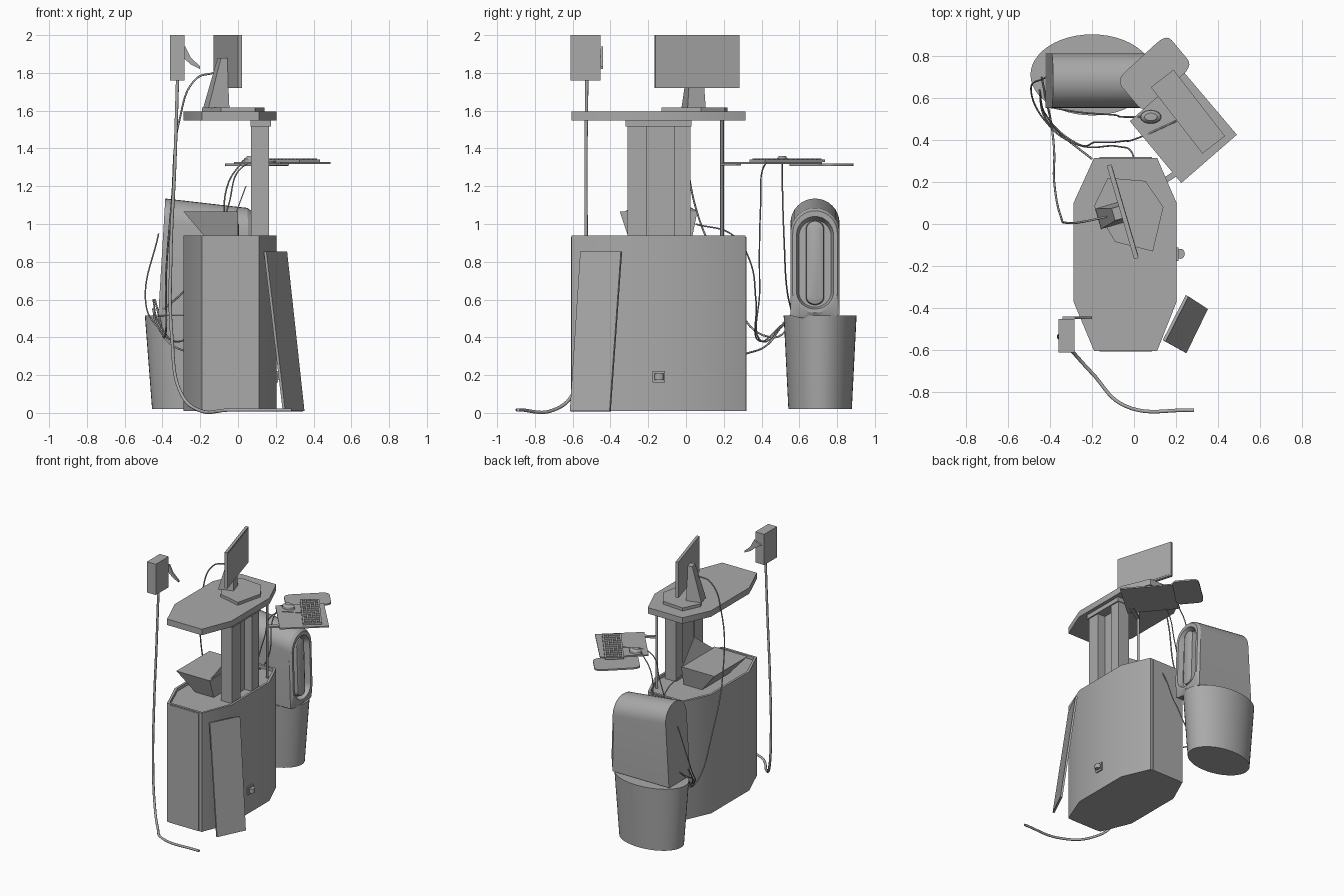
import bpy
import bmesh
from math import sin, cos, pi
from mathutils import Vector, Matrix

old = bpy.data.objects.get("Cube")
if old:
    bpy.data.objects.remove(old, do_unlink=True)

grey = bpy.data.materials.new("matte grey")
grey.use_nodes = True
COLOUR = (0.4, 0.4, 0.4, 1)
grey.diffuse_color = COLOUR
grey.node_tree.nodes["Principled BSDF"].inputs["Base Color"].default_value = COLOUR


def finish(name, bm):
    """Turn a bmesh into a shaded, coloured object."""
    bmesh.ops.recalc_face_normals(bm, faces=bm.faces)
    mesh = bpy.data.meshes.new(name)
    bm.to_mesh(mesh)
    bm.free()
    obj = bpy.data.objects.new(name, mesh)
    bpy.context.collection.objects.link(obj)
    mesh.materials.append(grey)
    bpy.ops.object.select_all(action='DESELECT')
    obj.select_set(True)
    bpy.context.view_layer.objects.active = obj
    bpy.ops.object.shade_smooth_by_angle(angle=pi / 6)
    return obj


def loft(name, *rings):
    """Skin matching rings of points and cap both ends."""
    bm = bmesh.new()
    loops = [[bm.verts.new(p) for p in ring] for ring in rings]
    for a, b in zip(loops, loops[1:]):
        for i in range(len(a)):
            j = (i + 1) % len(a)
            bm.faces.new((a[i], a[j], b[j], b[i]))
    bm.faces.new(loops[0])
    bm.faces.new(loops[-1])
    return finish(name, bm)


def at_height(outline, z):
    return [(x, y, z) for x, y in outline]


def prism(name, outline, z0, z1):
    return loft(name, at_height(outline, z0), at_height(outline, z1))


def box(name, lo, hi):
    (a, b, c), (d, e, f) = lo, hi
    return prism(name, [(a, b), (d, b), (d, e), (a, e)], c, f)


def slab(name, corners, thickness):
    """A flat plate given by corners and thickened along its normal."""
    p = [Vector(c) for c in corners]
    n = (p[1] - p[0]).cross(p[2] - p[0]).normalized() * thickness
    return loft(name, p, [v + n for v in p])


def cable(name, radius, points):
    curve = bpy.data.curves.new(name, 'CURVE')
    curve.dimensions = '3D'
    curve.bevel_depth = radius
    curve.bevel_resolution = 2
    curve.resolution_u = 10
    curve.use_fill_caps = True
    spline = curve.splines.new('BEZIER')
    spline.bezier_points.add(len(points) - 1)
    for bp, co in zip(spline.bezier_points, points):
        bp.co = co
        bp.handle_left_type = bp.handle_right_type = 'AUTO'
    curve.materials.append(grey)
    bpy.context.collection.objects.link(bpy.data.objects.new(name, curve))


def rounded(corners, t=0.2, steps=5):
    """Round every corner of an outline with a quadratic curve."""
    pts = [Vector(c) for c in corners]
    out = []
    for i, p in enumerate(pts):
        a = p.lerp(pts[i - 1], t)
        b = p.lerp(pts[(i + 1) % len(pts)], t)
        for k in range(steps + 1):
            s = k / steps
            out.append(a.lerp(p, s).lerp(p.lerp(b, s), s))
    return out


def ellipse(cx, cy, rx, ry, n=48):
    return [(cx + rx * cos(2 * pi * i / n), cy + ry * sin(2 * pi * i / n)) for i in range(n)]


# Cabinet with a shallow tray on top, and the matching counter top
octagon = [(-.19, -.605), (.11, -.605), (.203, -.37), (.203, .1),
           (.11, .315), (-.19, .315), (-.288, .1), (-.288, -.37)]
inner = [(-.04 + (x + .04) * .93, -.145 + (y + .145) * .96) for x, y in octagon]
loft("cabinet", at_height(octagon, .01), at_height(octagon, .938),
     at_height(inner, .938), at_height(inner, .915))
prism("counter_top", octagon, 1.548, 1.595)
for name, y in (("front_panel", -.608), ("back_panel", .315)):
    box(name, (-.165, y, .01), (.085, y + .005, .93))

# Twin support posts with web and head plate
box("front_post", (.07, -.31, .915), (.165, -.207, 1.55))
box("rear_post", (.07, -.06, .915), (.165, .025, 1.55))
box("post_web", (.08, -.21, .915), (.1, -.055, 1.55))
box("head_plate", (.065, -.32, 1.515), (.175, .03, 1.548))

# Wall socket on the cabinet side
box("socket_plate", (.2, -.177, .16), (.212, -.112, .223))
prism("socket_plug", ellipse(.222, -.142, .02, .024, 16), .175, .208)

# Loose panel leaning against the cabinet
slab("leaning_panel", [(.15, -.56, .855), (.26, -.345, .855),
                       (.352, -.405, .01), (.25, -.615, .01)], .015)

# Flared bin with an open triangular lid on the cabinet
loft("tray_box", [(-.16, -.3, .915), (0, -.3, .915), (0, .03, .915), (-.16, .03, .915)],
     [(-.288, -.35, 1.065), (0, -.35, 1.065), (0, .06, 1.065), (-.288, .06, 1.065)])
slab("tray_lid", [(-.005, .06, 1.065), (-.005, -.32, 1.065), (.045, -.16, 1.2)], .006)

# Monitor: turned screen, tapering stand and faceted foot
turn = Matrix.Translation((-.055, .058, 0)) @ Matrix.Rotation(.285, 4, 'Z')
box("monitor_screen", (-.01, -.232, 1.72), (.012, .232, 2)).matrix_world = turn
box("screen_panel", (.012, -.222, 1.73), (.014, .222, 1.99)).matrix_world = turn


def stand_ring(u0, u1, half, z):
    return [(u0, -half, z), (u1, -half, z), (u1, half, z), (u0, half, z)]


loft("monitor_stand", stand_ring(-.12, -.005, .05, 1.615), stand_ring(-.06, -.01, .035, 1.83),
     stand_ring(-.045, -.01, .03, 1.88)).matrix_world = turn
foot = [(-.125, .22), (.055, .205), (.14, .08), (.09, -.13), (-.09, -.085), (-.19, .085)]
prism("monitor_foot", foot, 1.595, 1.618)

# Keyboard tray on a pole, with mouse shelf
prism("tray_pole", ellipse(.12, .19, .01, .01, 12), .915, 1.55)
slab("tray_arm", [(.11, .2, 1.31), (.13, .18, 1.31), (.27, .27, 1.31), (.25, .29, 1.31)], .014)
prism("keyboard_tray", [(.225, .195), (.49, .425), (.24, .72), (-.02, .49)], 1.318, 1.328)
shelf = [(-.085, .685), (.155, .905), (.28, .755), (.045, .53)]
prism("mouse_shelf", rounded(shelf), 1.308, 1.32)

place = Matrix.Translation((.257, .535, 0)) @ Matrix.Rotation(-.91, 4, 'Z')
box("keyboard", (-.2, -.068, 1.328), (.2, .068, 1.342)).matrix_world = place
bm = bmesh.new()
for row in range(4):
    for col in range(12):
        spot = Matrix.Translation((-.175 + col * .032, -.045 + row * .03, 1.344))
        bmesh.ops.create_cube(bm, size=1, matrix=spot @ Matrix.Diagonal((.024, .022, .008, 1)))
finish("keys", bm).matrix_world = place
loft("mouse", at_height(ellipse(.08, .51, .05, .032, 24), 1.328),
     at_height(ellipse(.08, .51, .048, .03, 24), 1.345),
     at_height(ellipse(.08, .51, .03, .018, 24), 1.36))

# Oval waste bin
loft("waste_bin", at_height(ellipse(-.2, .71, .255, .168), .02),
     at_height(ellipse(-.2, .71, .293, .193), .515))


# Arched bin hood with a recessed end and a raised bar inside
def arch(half, z0, z1, foot_round, x, slope, n=16):
    ring = []
    for i in range(2 * n + 2):
        top = i <= n
        a = pi * (i if top else i - 1) / n
        r = half if top else foot_round
        z = (z1 - half if top else z0 + foot_round) + r * sin(a)
        ring.append((x + slope * (z1 - z), .683 + half * cos(a), z))
    return ring


loft("bin_hood", arch(.13, .5, 1.135, .02, -.385, -.06), arch(.13, .5, 1.085, .02, .05, .03),
     arch(.118, .53, 1.07, .1, .07, .03), arch(.098, .55, 1.04, .09, .07, .03),
     arch(.085, .56, 1.02, .08, .03, .03))
loft("hood_bar", arch(.05, .57, 1.02, .04, .02, .03), arch(.045, .575, 1.015, .04, .06, .03),
     arch(.025, .6, .99, .02, .07, .03))

# Hanging reader box with a curved hook
box("reader_box", (-.36, -.612, 1.76), (-.283, -.452, 2))
hook = [(-.34, 1.91), (-.28, 1.94), (-.25, 1.88), (-.2, 1.835), (-.2, 1.82), (-.25, 1.845), (-.29, 1.88)]
loft("reader_hook", *[[(x, y, z) for x, z in hook] for y in (-.452, -.44)])

# Cables
cable("reader_cable", .009, [(-.32, -.525, 1.77), (-.335, -.53, 1.3), (-.355, -.53, .85),
                             (-.35, -.55, .4), (-.3, -.6, .1), (-.2, -.71, .012),
                             (-.045, -.865, .015), (.285, -.888, .016)])
cable("monitor_cable", .005, [(-.13, .035, 1.8), (-.22, .015, 1.77), (-.31, .005, 1.55),
                              (-.35, .04, 1.13), (-.38, .2, .75), (-.39, .45, .4),
                              (-.42, .6, .52), (-.44, .7, .6)])
cable("keyboard_cable", .004, [(.2, .49, 1.33), (.02, .41, 1.3), (-.05, .395, 1.1), (-.18, .39, .65),
                               (-.3, .4, .38), (-.42, .52, .48), (-.45, .62, .6)])
cable("mouse_cable", .004, [(.03, .51, 1.34), (-.05, .51, 1.22), (-.1, .52, .9),
                            (-.28, .535, .65), (-.42, .56, .53)])
cable("box_cable", .004, [(0, .05, 1), (0, .25, .94), (-.01, .34, .8), (-.08, .37, .6),
                          (-.3, .39, .38), (-.43, .5, .46), (-.49, .63, .6), (-.42, .7, .95)])
cable("power_cable", .005, [(-.2, .31, .31), (-.35, .43, .36), (-.43, .52, .47), (-.45, .64, .55)])
